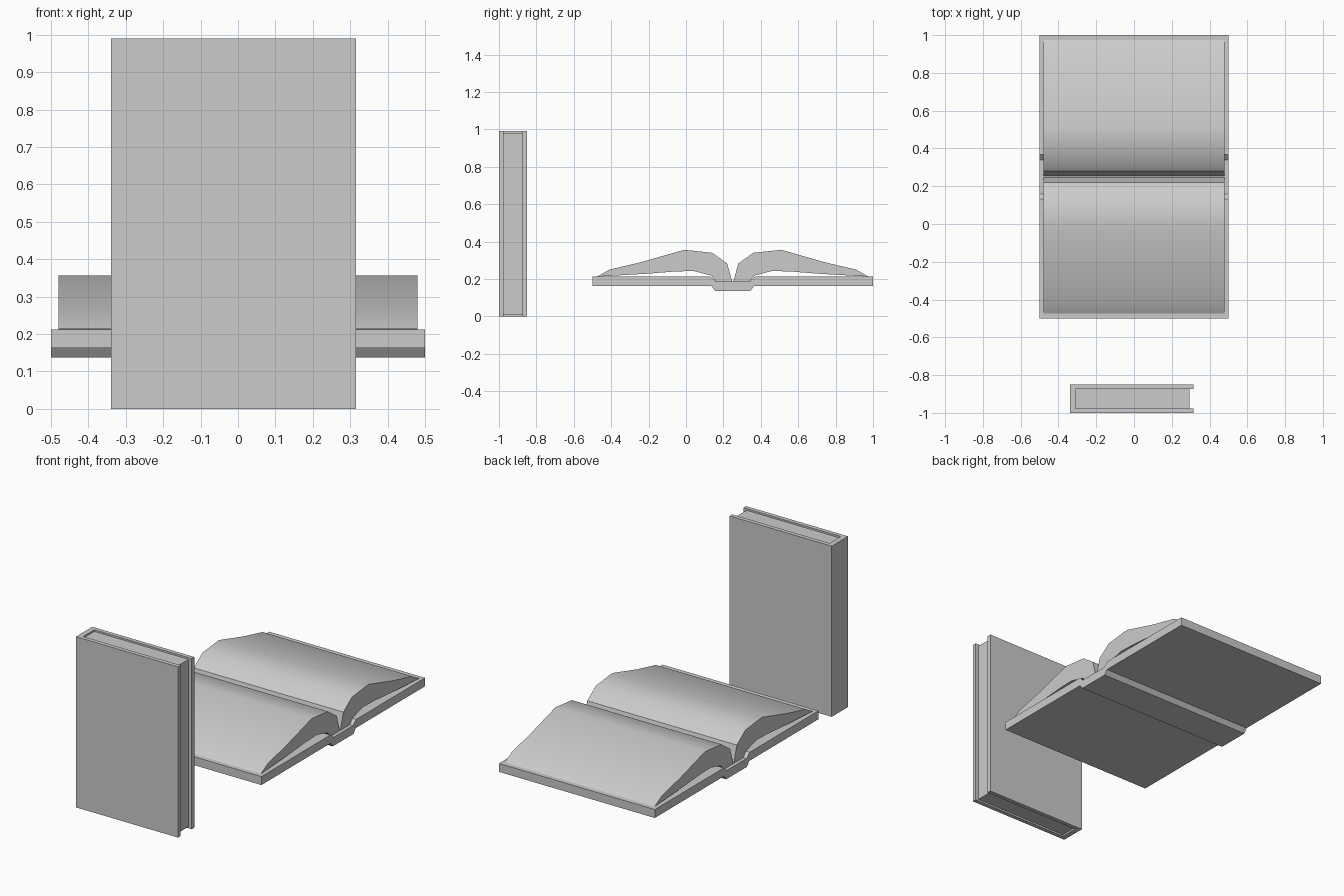
import bpy, bmesh, math
from mathutils import Vector

if "Cube" in bpy.data.objects:
    bpy.data.objects.remove(bpy.data.objects["Cube"])


def extrude_profile(name, points, axis, lo, hi, smooth=False):
    """Solid from a closed profile: (y, z) pairs along X, or (x, y) pairs along Z."""
    def place(p, d):
        return (d, p[0], p[1]) if axis == 'X' else (p[0], p[1], d)
    bm = bmesh.new()
    face = bm.faces.new([bm.verts.new(place(p, lo)) for p in points])
    res = bmesh.ops.extrude_face_region(bm, geom=[face], use_keep_orig=True)
    verts = [g for g in res['geom'] if isinstance(g, bmesh.types.BMVert)]
    offset = Vector(place((0, 0), hi - lo))
    bmesh.ops.translate(bm, verts=verts, vec=offset)
    bmesh.ops.recalc_face_normals(bm, faces=bm.faces)
    mesh = bpy.data.meshes.new(name)
    bm.to_mesh(mesh)
    bm.free()
    obj = bpy.data.objects.new(name, mesh)
    bpy.context.collection.objects.link(obj)
    if smooth:
        bpy.ops.object.select_all(action='DESELECT')
        obj.select_set(True)
        bpy.context.view_layer.objects.active = obj
        bpy.ops.object.shade_smooth_by_angle(angle=math.radians(35))
    return obj


# Standing closed book: U-shaped cover with the spine on the left
x0, x1, y0, y1 = -0.34, 0.315, -1.0, -0.85
t = 0.024
closed_cover = [(x0, y0), (x1, y0), (x1, y0 + t), (x0 + 0.03, y0 + t),
                (x0 + 0.03, y1 - t), (x1, y1 - t), (x1, y1), (x0, y1)]
extrude_profile("closed_book_cover", closed_cover, 'Z', 0, 0.99)

# Closed page block, slightly inset from the cover
closed_pages = [(x0 + 0.03, y0 + t), (0.295, y0 + t), (0.295, y1 - t), (x0 + 0.03, y1 - t)]
extrude_profile("closed_book_pages", closed_pages, 'Z', 0.01, 0.98)

# Open book lying flat, symmetric about its spine line
SPINE_Y = 0.25


def mirrored(points):
    return [(2 * SPINE_Y - y, z) for y, z in points]


# Open cover with the dropped spine
half_top = [(-0.5, 0.212), (0.132, 0.212), (0.16, 0.187)]
half_bottom = [(0.155, 0.137), (0.135, 0.163), (-0.5, 0.163)]
open_cover = (half_top + mirrored(half_top)[::-1]
              + mirrored(half_bottom)[::-1] + half_bottom)
extrude_profile("open_book_cover", open_cover, 'X', -0.5, 0.5)

# Two arched page stacks with a gap above the cover
pages = [(-0.475, 0.213), (-0.41, 0.25), (-0.24, 0.29), (-0.01, 0.356),
         (0.14, 0.34), (0.22, 0.283), (0.247, 0.187), (0.16, 0.187),
         (0.135, 0.218), (0.04, 0.243), (-0.06, 0.24), (-0.21, 0.228)]
extrude_profile("front_page_stack", pages, 'X', -0.48, 0.48, smooth=True)
extrude_profile("back_page_stack", mirrored(pages), 'X', -0.48, 0.48, smooth=True)
